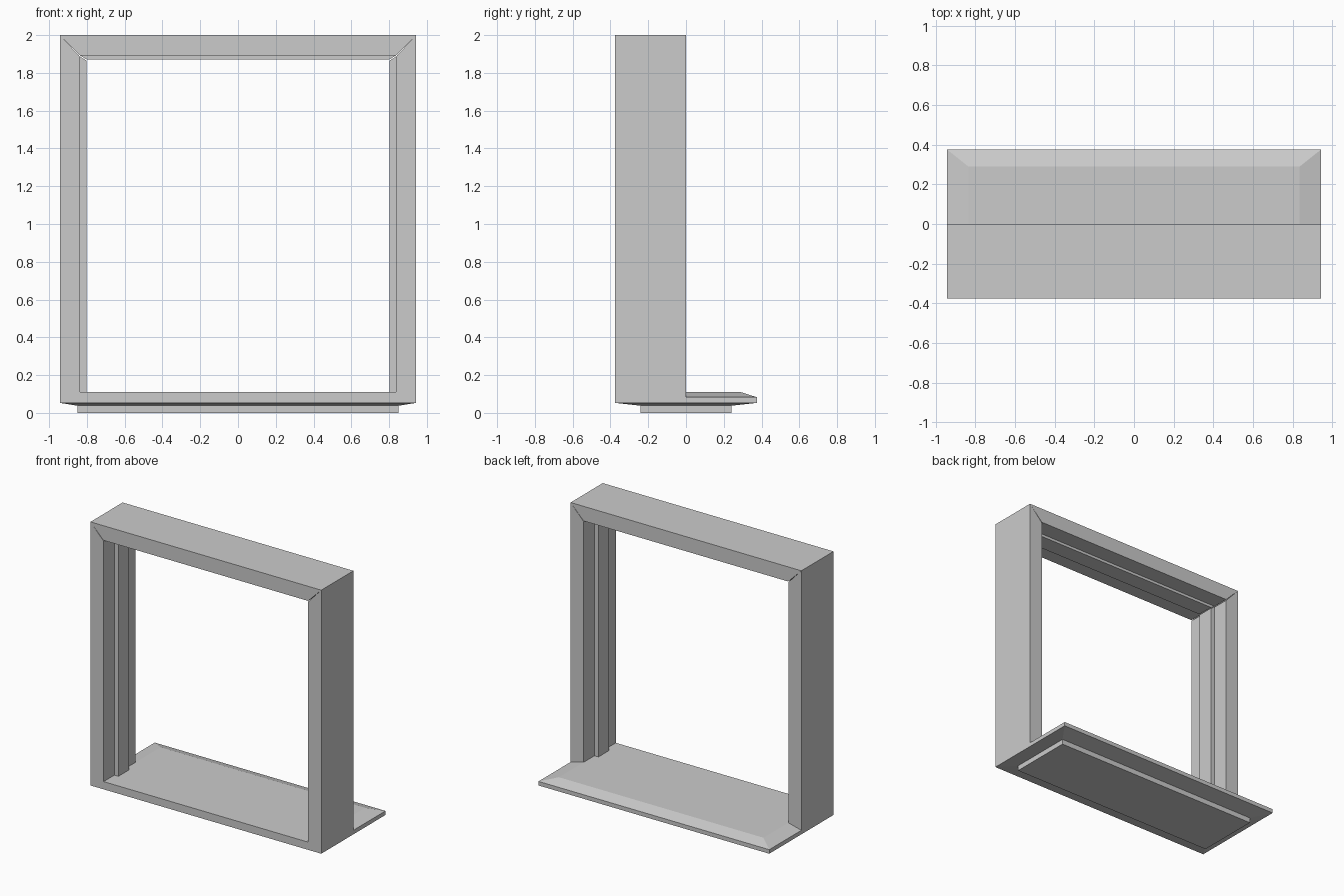
import bpy, bmesh

if "Cube" in bpy.data.objects:
    bpy.data.objects.remove(bpy.data.objects["Cube"])

W, D = 0.943, 0.375          # half width, half depth of the whole model
IN, STOP = 0.836, 0.803      # inner half widths: jamb face, stop face
TOP, HEAD, HSTOP = 2.0, 1.892, 1.872
Z0, Z1, Z2 = 0.053, 0.083, 0.11   # sill underside, edge top, upper face
SEAM = 0.006                 # fine open joint at the upper mitres


def loft(name, rings, closed_ends=True):
    """Skin a solid through rings of equal point count."""
    bm = bmesh.new()
    vs = [[bm.verts.new(p) for p in r] for r in rings]
    n = len(rings[0])
    for a, b in zip(vs, vs[1:]):
        for i in range(n):
            j = (i + 1) % n
            bm.faces.new((a[i], a[j], b[j], b[i]))
    if closed_ends:
        bm.faces.new(vs[0][::-1])
        bm.faces.new(vs[-1])
    bmesh.ops.recalc_face_normals(bm, faces=bm.faces)
    me = bpy.data.meshes.new(name)
    bm.to_mesh(me)
    bm.free()
    ob = bpy.data.objects.new(name, me)
    bpy.context.collection.objects.link(ob)
    return ob


def rect(x, y0, y1, z):
    return [(-x, y0, z), (x, y0, z), (x, y1, z), (-x, y1, z)]


# Rebated section: depth position and level (0 outer, 1 inner face, 2 stop)
S0, S1 = -0.25, -0.125
section = [(-D, 0), (-D, 1), (S0, 1), (S0, 2), (S1, 2), (S1, 1), (0, 1), (0, 0)]
xs = (W, IN, STOP)
head_z = (TOP, HEAD, HSTOP)
jamb_top = (TOP, HEAD - SEAM, HSTOP - SEAM)
jamb_foot = (Z0, Z2, Z2)

# Side jambs, mitred at the top and foot
for side, label in ((-1, "left"), (1, "right")):
    loft(label + "_jamb", [[(side * xs[k], y, z[k]) for y, k in section]
                           for z in (jamb_foot, jamb_top)])

# Head piece with mitred ends
loft("head", [[(s * xs[k], y, head_z[k]) for y, k in section] for s in (-1, 1)])

# Front sill, with ends sloping under the jambs
loft("front_sill", [[(-W, y, Z0), (W, y, Z0), (IN, y, Z2), (-IN, y, Z2)]
                    for y in (-D, 0)])

# Rear sill, chamfered on the back and both ends
loft("rear_sill", [rect(W, 0, D, Z0), rect(W, 0, D, Z1), rect(IN, 0, 0.29, Z2)])

# Shallow sloping underside
loft("sill_underside", [rect(0.85, -0.24, 0.24, 0.038), rect(W, -D, D, Z0)])

# Base plinth
loft("plinth", [rect(0.85, -0.24, 0.24, 0), rect(0.85, -0.24, 0.24, 0.038)])
